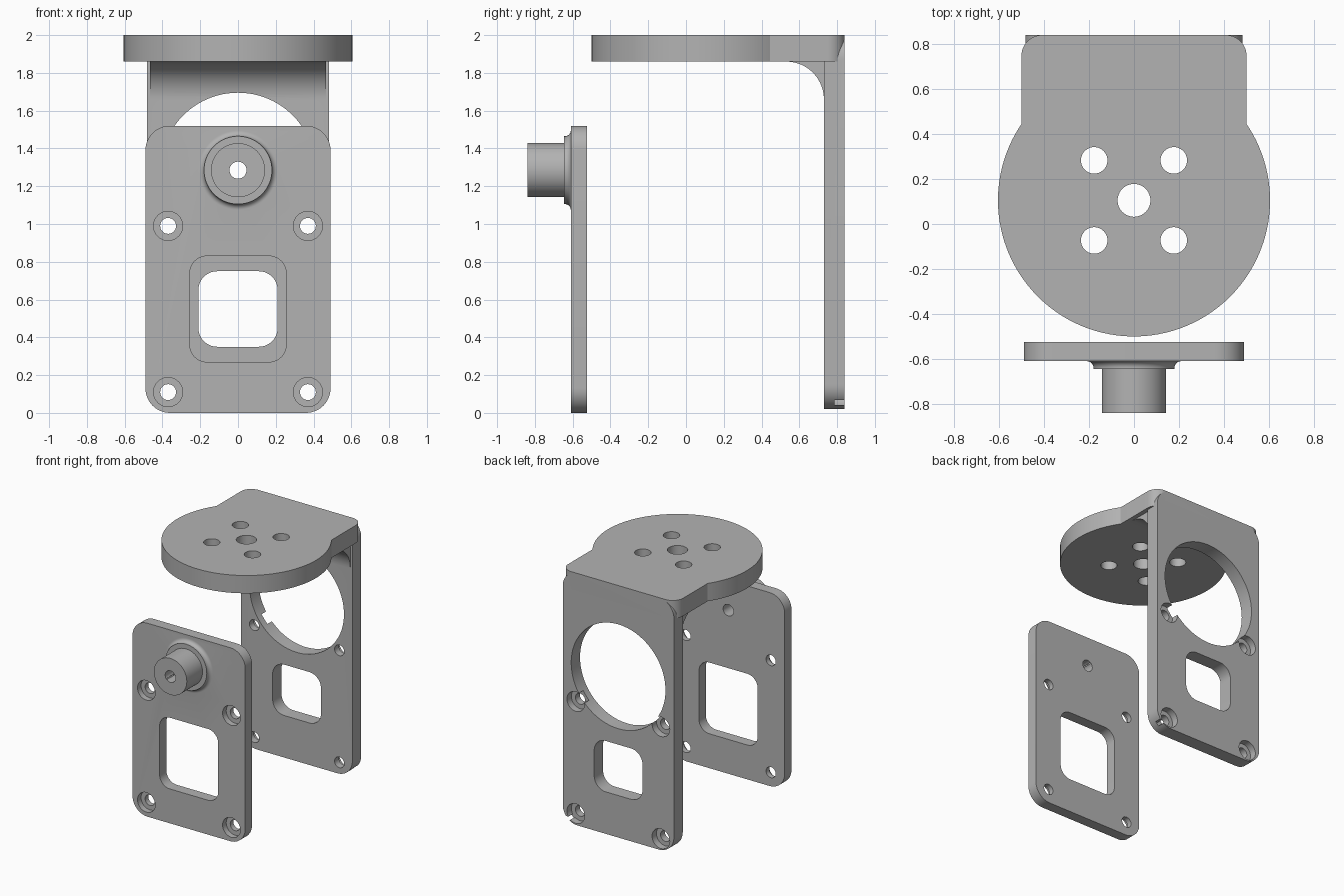
import bpy, bmesh
from math import sin, cos, pi, radians, asin, sqrt

if "Cube" in bpy.data.objects:
    bpy.data.objects.remove(bpy.data.objects["Cube"], do_unlink=True)

grey = bpy.data.materials.new("plain grey")
grey.use_nodes = True
grey.diffuse_color = (0.45, 0.45, 0.45, 1)
grey.node_tree.nodes["Principled BSDF"].inputs["Base Color"].default_value = (0.45, 0.45, 0.45, 1)


def add_object(name, bm):
    bmesh.ops.recalc_face_normals(bm, faces=bm.faces)
    mesh = bpy.data.meshes.new(name)
    bm.to_mesh(mesh)
    bm.free()
    mesh.materials.append(grey)
    ob = bpy.data.objects.new(name, mesh)
    bpy.context.collection.objects.link(ob)
    return ob


def arc(cx, cy, r, a, b, n):
    return [(cx + r * cos(a + (b - a) * i / n), cy + r * sin(a + (b - a) * i / n))
            for i in range(n + 1)]


def circle(cx, cy, r, n=64):
    return arc(cx, cy, r, 0, 2 * pi, n)[:-1]


def rounded(half, low, high, r):
    """Rounded rectangle centred on the first axis."""
    pts = []
    for k, (u, v) in enumerate([(half - r, high - r), (r - half, high - r),
                                (r - half, low + r), (half - r, low + r)]):
        pts += arc(u, v, r, k * pi / 2, (k + 1) * pi / 2, 12)
    return pts


def prism(name, pts, axis, a, b):
    """Extrude a flat outline from a to b along the given axis."""
    place = {"x": lambda p, t: (t, p[0], p[1]),
             "y": lambda p, t: (p[0], t, p[1]),
             "z": lambda p, t: (p[0], p[1], t)}[axis]
    bm = bmesh.new()
    lo, hi = ([bm.verts.new(place(p, t)) for p in pts] for t in (a, b))
    bm.faces.new(lo)
    bm.faces.new(hi)
    for i in range(len(pts)):
        j = (i + 1) % len(pts)
        bm.faces.new((lo[i], lo[j], hi[j], hi[i]))
    return add_object(name, bm)


def lathe(name, profile, z, n=72):
    """Revolve a closed (radius, y) profile about an axis along y."""
    bm = bmesh.new()
    rings = [[bm.verts.new((r * cos(2 * pi * i / n), y, z + r * sin(2 * pi * i / n)))
              for r, y in profile] for i in range(n)]
    m = len(profile)
    for i in range(n):
        p, q = rings[i], rings[(i + 1) % n]
        for j in range(m):
            k = (j + 1) % m
            bm.faces.new((p[j], p[k], q[k], q[j]))
    return add_object(name, bm)


def combine(ob, tool, operation="DIFFERENCE"):
    mod = ob.modifiers.new(operation.lower(), "BOOLEAN")
    mod.operation, mod.solver, mod.object = operation, "EXACT", tool
    bpy.context.view_layer.objects.active = ob
    bpy.ops.object.modifier_apply(modifier=mod.name)
    bpy.data.objects.remove(tool, do_unlink=True)


def cut(ob, pts, axis, a, b):
    combine(ob, prism("cutter", pts, axis, a, b))


def screw_holes(ob, a, b, seat_a, seat_b):
    """Four through holes with a wider screw seat on the outer face."""
    for x in (-0.37, 0.37):
        for z in (0.11, 0.99):
            cut(ob, circle(x, z, 0.042, 32), "y", a, b)
            cut(ob, circle(x, z, 0.077, 40), "y", seat_a, seat_b)


def finish(ob):
    bpy.ops.object.select_all(action="DESELECT")
    ob.select_set(True)
    bpy.context.view_layer.objects.active = ob
    bpy.ops.object.shade_smooth_by_angle(angle=radians(25))


AXLE_Z = 1.285

# Front plate with window, screw holes and a hollow axle boss
plate = prism("front_plate", rounded(0.49, 0, 1.52, 0.13), "y", -0.61, -0.525)
boss_profile = [(0.02, -0.84), (0.143, -0.84), (0.143, -0.645), (0.18, -0.645)]
boss_profile += arc(0.21, -0.64, 0.03, pi, pi / 2, 8)
boss_profile += [(0.21, -0.57), (0.02, -0.57)]
combine(plate, lathe("axle_boss", boss_profile, AXLE_Z), "UNION")
cut(plate, circle(0, AXLE_Z, 0.045, 40), "y", -0.9, -0.5)
cut(plate, rounded(0.255, 0.27, 0.83, 0.09), "y", -0.7, -0.45)
screw_holes(plate, -0.7, -0.45, -0.7, -0.565)
finish(plate)

# Bracket: back plate, round top plate and the fillet joining them
bracket = prism("bracket", rounded(0.483, 0.02, 2.0, 0.13), "y", 0.73, 0.84)
CY, R, HALF, CORNER = 0.105, 0.605, 0.5, 0.09
neck = asin(sqrt(R * R - HALF * HALF) / R)
outline = arc(0, CY, R, pi - neck, 2 * pi + neck, 96)
outline += arc(HALF - CORNER, 0.84 - CORNER, CORNER, 0, pi / 2, 12)
outline += arc(CORNER - HALF, 0.84 - CORNER, CORNER, pi / 2, pi, 12)
combine(bracket, prism("top_plate", outline, "z", 1.86, 2.0), "UNION")
fillet = arc(0.53, 1.66, 0.2, pi / 2, 0, 20) + [(0.78, 1.66), (0.78, 1.9), (0.53, 1.9)]
combine(bracket, prism("fillet", fillet, "x", -0.465, 0.465), "UNION")

# Openings in the back plate
cut(bracket, circle(0, AXLE_Z, 0.41, 96), "y", 0.6, 0.95)
cut(bracket, rounded(0.21, 0.35, 0.75, 0.1), "y", 0.6, 0.95)
screw_holes(bracket, 0.6, 0.95, 0.785, 0.95)
cut(bracket, [(0.4, 0.042), (0.5, 0.042), (0.5, 0.068), (0.4, 0.068)], "y", 0.785, 0.95)

# Mounting holes in the top plate
cut(bracket, circle(0, CY, 0.073, 48), "z", 1.8, 2.1)
for sx in (-1, 1):
    for sy in (-1, 1):
        cut(bracket, circle(sx * 0.177, CY + sy * 0.178, 0.059, 40), "z", 1.8, 2.1)
finish(bracket)
